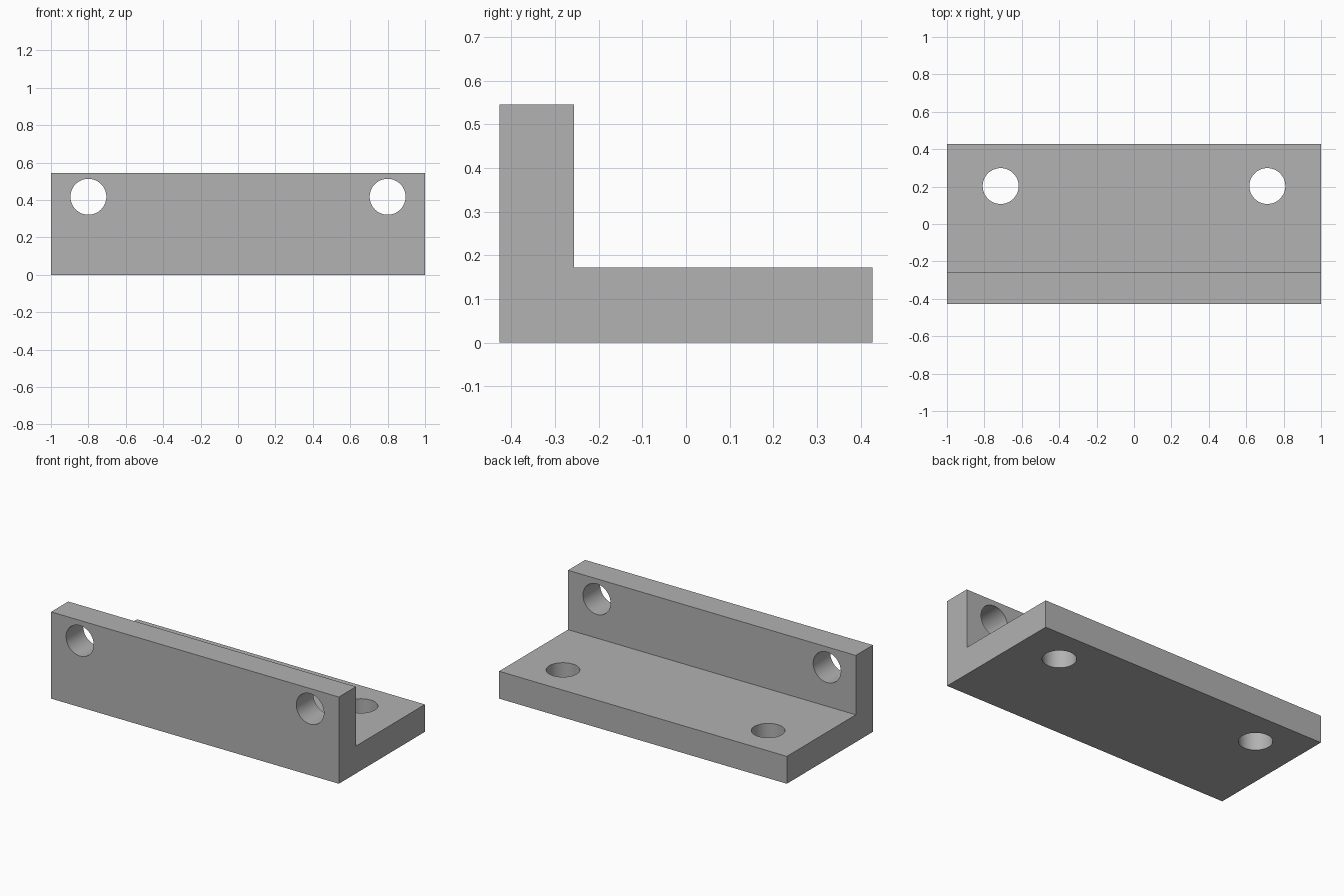
import bpy, bmesh, math

old = bpy.data.objects.get("Cube")
if old:
    bpy.data.objects.remove(old, do_unlink=True)

# Overall sizes
HALF_LENGTH = 1.0
FRONT, BACK = -0.427, 0.427
WALL_BACK = -0.257
WALL_TOP, BASE_TOP = 0.545, 0.172
HOLE_RADIUS = 0.096

grey = bpy.data.materials.new("plain grey")
grey.use_nodes = True
colour = (0.445, 0.445, 0.445, 1)
grey.diffuse_color = colour
grey.node_tree.nodes["Principled BSDF"].inputs["Base Color"].default_value = colour

# L-shaped profile extruded along x
profile = [(FRONT, 0), (BACK, 0), (BACK, BASE_TOP),
           (WALL_BACK, BASE_TOP), (WALL_BACK, WALL_TOP), (FRONT, WALL_TOP)]
bm = bmesh.new()
end = bm.faces.new([bm.verts.new((-HALF_LENGTH, y, z)) for y, z in profile])
sides = bmesh.ops.extrude_face_region(bm, geom=[end])["geom"]
bmesh.ops.translate(bm, vec=(2 * HALF_LENGTH, 0, 0),
                    verts=[v for v in sides if isinstance(v, bmesh.types.BMVert)])
bmesh.ops.recalc_face_normals(bm, faces=bm.faces)
mesh = bpy.data.meshes.new("angle_bracket")
bm.to_mesh(mesh)
bm.free()
mesh.materials.append(grey)
bracket = bpy.data.objects.new("angle_bracket", mesh)
bpy.context.collection.objects.link(bracket)


def drill(name, location, depth, tilt=0.0):
    """Cut one round through hole in the bracket."""
    bpy.ops.mesh.primitive_cylinder_add(vertices=64, radius=HOLE_RADIUS, depth=depth,
                                        location=location, rotation=(tilt, 0, 0))
    cutter = bpy.context.object
    cutter.name = name
    cutter.hide_render = True
    cutter.data.materials.append(grey)
    bpy.context.view_layer.objects.active = bracket
    mod = bracket.modifiers.new(name, 'BOOLEAN')
    mod.operation = 'DIFFERENCE'
    mod.solver = 'EXACT'
    mod.object = cutter
    bpy.ops.object.modifier_apply(modifier=mod.name)
    bpy.data.objects.remove(cutter, do_unlink=True)


# Mirrored pairs of holes through the upright wall and the base
for side, sign in (("left", 1), ("right", -1)):
    drill(side + "_wall_hole", (sign * 0.8, (FRONT + WALL_BACK) / 2, 0.417), 0.3, math.pi / 2)
    drill(side + "_base_hole", (sign * 0.713, 0.203, BASE_TOP / 2), 0.3)

# Smooth the hole walls, keep the edges sharp
bpy.ops.object.select_all(action='DESELECT')
bracket.select_set(True)
bpy.context.view_layer.objects.active = bracket
bpy.ops.object.shade_smooth_by_angle(angle=math.radians(30))
